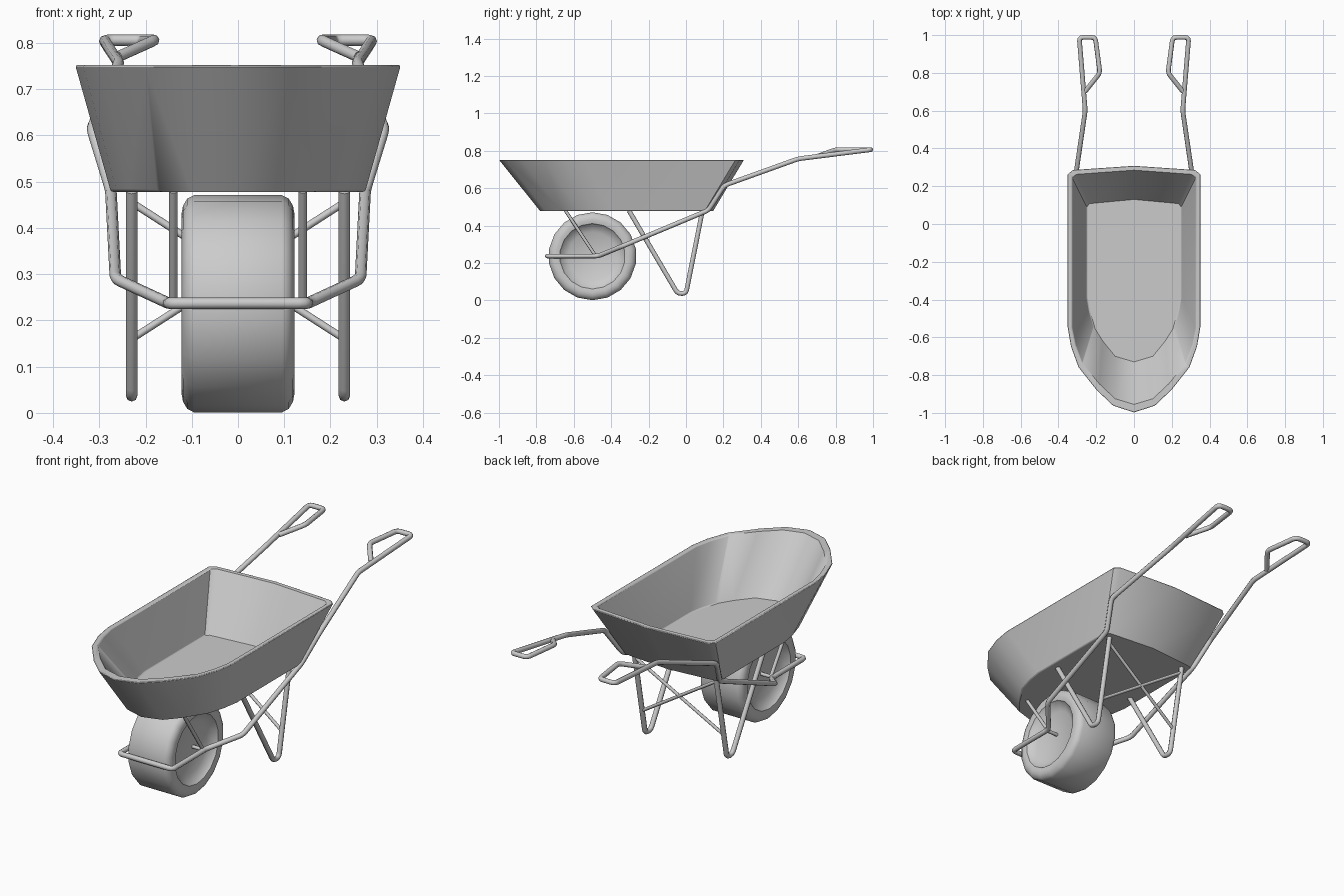
import bpy, bmesh, math
from mathutils import Vector

cube = bpy.data.objects.get("Cube")
if cube:
    bpy.data.objects.remove(cube, do_unlink=True)

GREY = (0.6, 0.6, 0.6, 1)
grey = bpy.data.materials.new("light_grey")
grey.use_nodes = True
grey.diffuse_color = GREY
grey.node_tree.nodes["Principled BSDF"].inputs["Base Color"].default_value = GREY


def activate(obj):
    bpy.ops.object.select_all(action='DESELECT')
    obj.select_set(True)
    bpy.context.view_layer.objects.active = obj


def finish(obj, angle=35):
    activate(obj)
    bpy.ops.object.shade_smooth_by_angle(angle=math.radians(angle))


def loft(name, rings, caps=(True, True), closed=False):
    """Skin a list of equally long point rings."""
    bm = bmesh.new()
    loops = [[bm.verts.new(p) for p in ring] for ring in rings]
    pairs = list(zip(loops, loops[1:]))
    if closed:
        pairs.append((loops[-1], loops[0]))
    for a, b in pairs:
        for i in range(len(a)):
            j = (i + 1) % len(a)
            bm.faces.new((a[i], a[j], b[j], b[i]))
    if caps[0]:
        bm.faces.new(loops[0][::-1])
    if caps[1]:
        bm.faces.new(loops[-1])
    bmesh.ops.recalc_face_normals(bm, faces=bm.faces)
    mesh = bpy.data.meshes.new(name)
    bm.to_mesh(mesh)
    bm.free()
    obj = bpy.data.objects.new(name, mesh)
    bpy.context.collection.objects.link(obj)
    mesh.materials.append(grey)
    return obj


def soften(points, r):
    """Replace each inner corner by a short rounded bend."""
    pts = [Vector(p) for p in points]
    out = [pts[0]]
    for a, b, c in zip(pts, pts[1:], pts[2:]):
        start = b + (a - b).normalized() * min(r, (a - b).length * 0.45)
        end = b + (c - b).normalized() * min(r, (c - b).length * 0.45)
        for t in (0, 1 / 3, 2 / 3, 1):
            out.append(start * (1 - t) ** 2 + b * 2 * t * (1 - t) + end * t * t)
    return out + [pts[-1]]


def tube(name, points, radius=0.0125, bend=0.02):
    curve = bpy.data.curves.new(name, 'CURVE')
    curve.dimensions = '3D'
    curve.bevel_depth = radius
    curve.bevel_resolution = 2
    curve.use_fill_caps = True
    pts = soften(points, bend)
    spline = curve.splines.new('POLY')
    spline.points.add(len(pts) - 1)
    for sp, p in zip(spline.points, pts):
        sp.co = (*p, 1)
    obj = bpy.data.objects.new(name, curve)
    bpy.context.collection.objects.link(obj)
    curve.materials.append(grey)
    activate(obj)
    bpy.ops.object.convert(target='MESH')
    finish(bpy.context.object, 50)


def mirror_x(points, s):
    return [(s * x, y, z) for x, y, z in points]


# Tray: half outlines from nose to back, mirrored into full rings
def outline(half, z):
    left = [(-x, y) for x, y in half[-2:0:-1]]
    return [(x, y, z) for x, y in half + left]


outer_top = [(0, -1), (0.11, -0.965), (0.20, -0.88), (0.295, -0.76), (0.335, -0.65),
             (0.352, -0.55), (0.352, 0.265), (0.325, 0.288), (0, 0.31)]
outer_base = [(0, -0.78), (0.10, -0.75), (0.175, -0.665), (0.235, -0.57), (0.262, -0.48),
              (0.275, -0.40), (0.275, 0.10), (0.255, 0.122), (0, 0.145)]
inner_top = [(0, -0.955), (0.10, -0.925), (0.185, -0.845), (0.275, -0.735), (0.31, -0.64),
             (0.328, -0.55), (0.328, 0.245), (0.305, 0.263), (0, 0.285)]
inner_base = [(0, -0.73), (0.10, -0.70), (0.165, -0.62), (0.215, -0.54), (0.238, -0.46),
              (0.25, -0.39), (0.25, 0.09), (0.235, 0.108), (0, 0.13)]
# (the last point is the centre of the back, so it is not mirrored)
tray = loft("tray", [outline(outer_base, 0.478), outline(outer_top, 0.752),
                     outline(inner_top, 0.752), outline(inner_base, 0.492)])
finish(tray)
rim = tray.modifiers.new("soft_rim", 'BEVEL')
rim.width = 0.005
rim.segments = 2
rim.limit_method = 'ANGLE'
rim.angle_limit = math.radians(60)

# Wheel: tyre and recessed hub turned around the axle
side = [(0.085, 0.13), (0.108, 0.168), (0.118, 0.175), (0.122, 0.195),
        (0.119, 0.212), (0.110, 0.227), (0.095, 0.235)]
profile = [(-x, r) for x, r in side] + side[::-1]
SEGMENTS = 18


def ring(x, r):
    turn = [2 * math.pi * i / SEGMENTS for i in range(SEGMENTS)]
    return [(x, -0.5 + r * math.sin(a), 0.236 - r * math.cos(a)) for a in turn]


finish(loft("wheel", [ring(x, r) for x, r in profile]), 35)
tube("axle", [(-0.15, -0.485, 0.237), (0.15, -0.485, 0.237)], 0.009)

# Frame: one bent pipe from grip to grip around the wheel
rail = [(0.15, -0.742, 0.237), (0.15, -0.47, 0.237), (0.265, -0.34, 0.29),
        (0.275, 0.12, 0.482), (0.316, 0.205, 0.615), (0.258, 0.60, 0.757),
        (0.29, 0.988, 0.806)]
grip = [(0.205, 0.988, 0.806), (0.18, 0.80, 0.806), (0.26, 0.70, 0.77)]
path = rail + grip
tube("frame", mirror_x(path, -1)[::-1] + path)

# Legs and wheel struts on both sides
leg = [(0.23, -0.305, 0.48), (0.23, -0.045, 0.037), (0.23, 0.0, 0.037), (0.23, 0.088, 0.48)]
strut = [(0.14, -0.645, 0.48), (0.14, -0.485, 0.24)]
for label, s in (("left", 1), ("right", -1)):
    tube(label + "_leg", mirror_x(leg, s))
    tube(label + "_wheel_strut", mirror_x(strut, s), 0.009)

# Crossed braces between the rear leg pipes
brace = [(0.23, 0.025, 0.16), (-0.23, 0.083, 0.455)]
for label, s in (("first", 1), ("second", -1)):
    tube(label + "_cross_brace", mirror_x(brace, s), 0.008)
